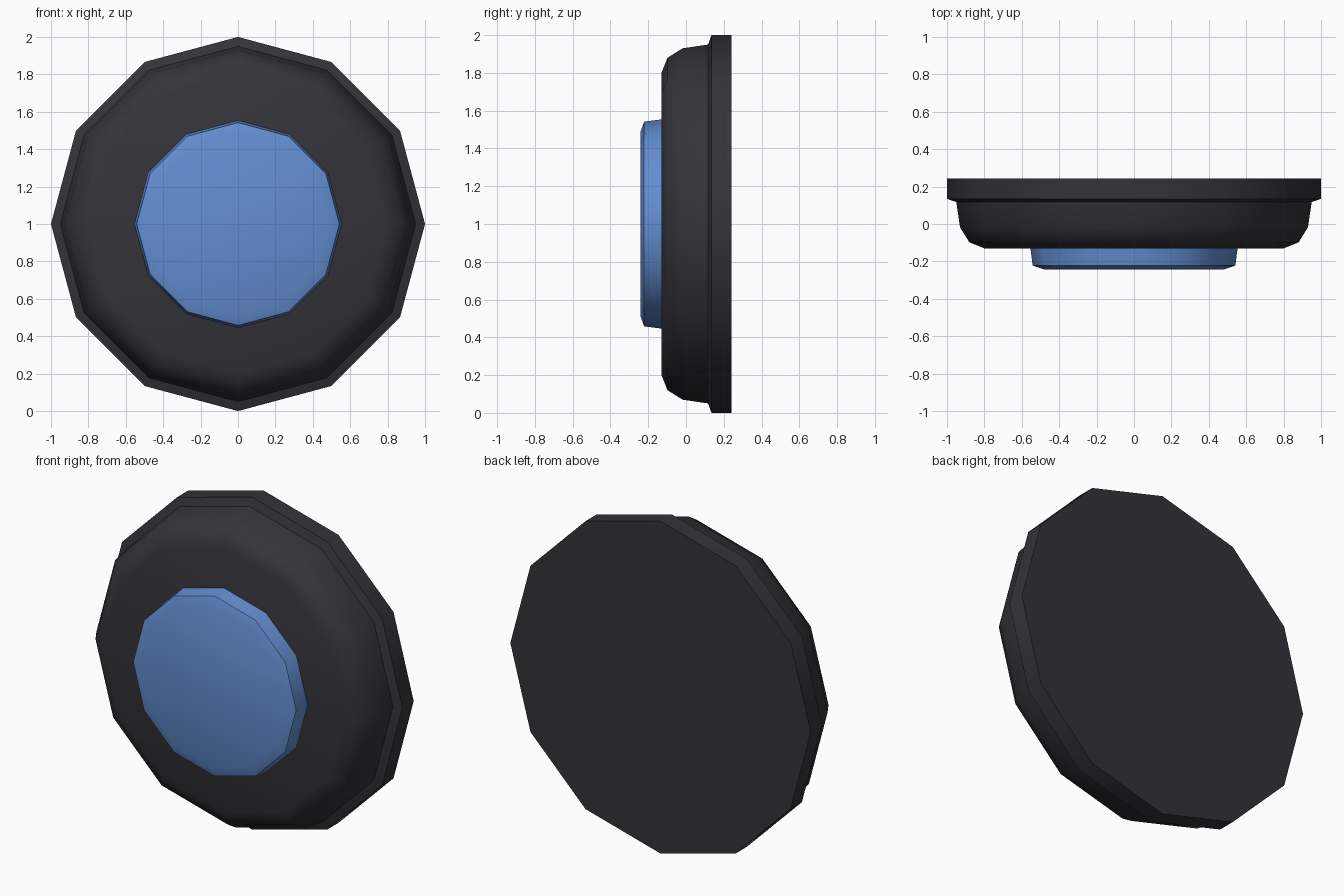
import bpy, bmesh, math

if "Cube" in bpy.data.objects:
    bpy.data.objects.remove(bpy.data.objects["Cube"])

SIDES = 12


def material(name, rgb):
    m = bpy.data.materials.new(name)
    m.diffuse_color = (*rgb, 1.0)
    m.use_nodes = True
    m.node_tree.nodes["Principled BSDF"].inputs["Base Color"].default_value = m.diffuse_color
    return m


def lathe(name, profile, mat):
    """Turn a (radius, y) profile, listed back to front, around the y axis; cap both ends."""
    bm = bmesh.new()
    rings = []
    for r, y in profile:
        angles = [2 * math.pi * i / SIDES for i in range(SIDES)]
        rings.append([bm.verts.new((r * math.cos(a), y, 1 + r * math.sin(a))) for a in angles])
    for a, b in zip(rings, rings[1:]):
        for i in range(SIDES):
            j = (i + 1) % SIDES
            bm.faces.new((a[i], a[j], b[j], b[i]))
    bm.faces.new(rings[0])
    bm.faces.new(rings[-1])
    bmesh.ops.recalc_face_normals(bm, faces=bm.faces)
    mesh = bpy.data.meshes.new(name)
    bm.to_mesh(mesh)
    bm.free()
    mesh.materials.append(mat)
    obj = bpy.data.objects.new(name, mesh)
    bpy.context.collection.objects.link(obj)
    bpy.ops.object.select_all(action='DESELECT')
    obj.select_set(True)
    bpy.context.view_layer.objects.active = obj
    bpy.ops.object.shade_smooth_by_angle(angle=math.radians(42))
    return obj


charcoal = material("charcoal", (0.034, 0.034, 0.041))
blue = material("blue", (0.125, 0.27, 0.64))

# Housing: wide back flange, small step, rounded front shoulder
lathe("housing", [(1.0, 0.242), (1.0, 0.135), (0.95, 0.117), (0.93, -0.018),
                  (0.88, -0.098), (0.80, -0.13)], charcoal)

# Raised push button, sunk slightly into the housing
lathe("button", [(0.555, -0.12), (0.542, -0.222), (0.485, -0.242)], blue)
